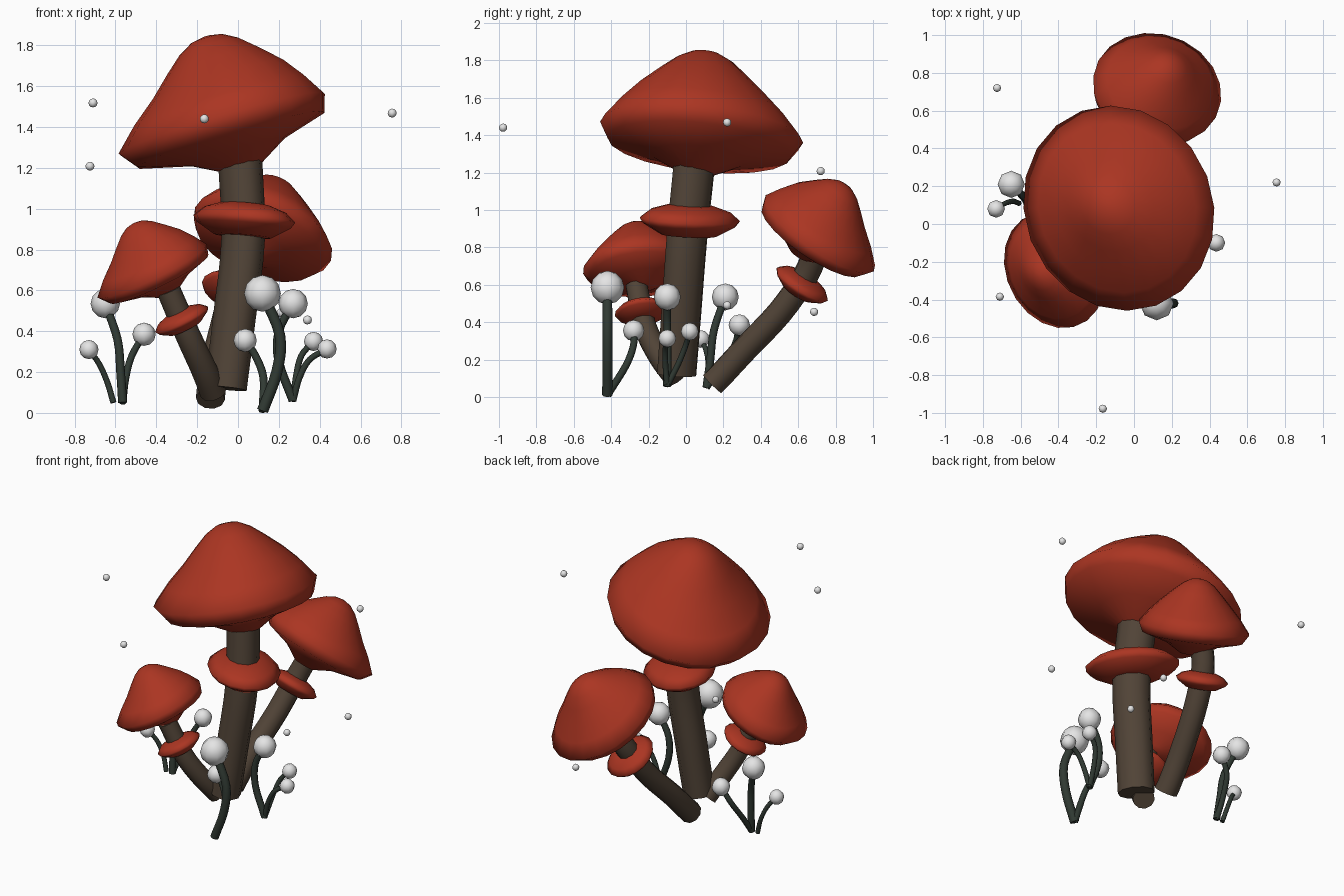
import bpy, bmesh, math
from mathutils import Vector

if "Cube" in bpy.data.objects:
    bpy.data.objects.remove(bpy.data.objects["Cube"])


def material(name, rgb):
    m = bpy.data.materials.new(name)
    m.diffuse_color = (*rgb, 1)
    m.use_nodes = True
    m.node_tree.nodes["Principled BSDF"].inputs["Base Color"].default_value = m.diffuse_color
    return m


RED = material("cap red", (0.41, 0.036, 0.016))
BROWN = material("stem brown", (0.082, 0.057, 0.038))
GREEN = material("sprout green", (0.03, 0.042, 0.033))
WHITE = material("spore white", (0.78, 0.78, 0.78))
LONG, SHORT = Vector((-0.6, 0.8, 0)), Vector((0.8, 0.6, 0))


def stretch(v, f):
    # oval distortion along two horizontal diagonals
    return v + LONG * v.dot(LONG) * (f[0] - 1) + SHORT * v.dot(SHORT) * (f[1] - 1)


def finish(bm, name, mat, angle=60):
    bmesh.ops.recalc_face_normals(bm, faces=bm.faces)
    me = bpy.data.meshes.new(name)
    bm.to_mesh(me)
    bm.free()
    me.materials.append(mat)
    me.shade_smooth()
    me.set_sharp_from_angle(angle=math.radians(angle))
    ob = bpy.data.objects.new(name, me)
    bpy.context.collection.objects.link(ob)
    return ob


def skin(bm, rings):
    # bridge consecutive vertex loops and close both ends
    n = len(rings[0])
    for a, b in zip(rings, rings[1:]):
        for i in range(n):
            j = (i + 1) % n
            bm.faces.new((a[i], a[j], b[j], b[i]))
    bm.faces.new(rings[0])
    bm.faces.new(rings[-1])


def lathe(name, centre, normal, profile, mat, scale=1, skew=0, sides=20, oval=(1, 1)):
    # turned shape round a tilted axis; skew pushes it uphill away from the rim
    c, n = Vector(centre), Vector(normal).normalized()
    up = (Vector((0, 0, 1)) - n * n.z).normalized()
    side = n.cross(up)
    bm = bmesh.new()
    rings = []
    for r, h in profile:
        o = c + n * h * scale + up * skew * scale * min(1, abs(h) / 0.2)
        ring = []
        for i in range(sides):
            t = 2 * math.pi * i / sides
            d = stretch(up * math.cos(t) + side * math.sin(t), oval)
            d -= n * d.dot(n)
            ring.append(bm.verts.new(o + scale * r * d))
        rings.append(ring)
    skin(bm, rings)
    return finish(bm, name, mat, 95)


def tube(name, pts, radii, mat, sides=10, steps=4, oval=(1, 1)):
    # swept round section along a smooth path through the points
    p = [Vector(q) for q in pts]
    p = [2 * p[0] - p[1]] + p + [2 * p[-1] - p[-2]]
    path = []
    for k in range(1, len(p) - 2):
        a, b, c, d = p[k - 1:k + 3]
        for s in range(steps):
            t = s / steps
            path.append(0.5 * (2 * b + (c - a) * t + (2 * a - 5 * b + 4 * c - d) * t * t
                               + (3 * b - a - 3 * c + d) * t ** 3))
    path.append(p[-2])
    bm = bmesh.new()
    rings = []
    for i, q in enumerate(path):
        d = (path[min(i + 1, len(path) - 1)] - path[max(i - 1, 0)]).normalized()
        u = Vector((0, 1, 0)).cross(d).normalized()
        v = d.cross(u)
        f = i / (len(path) - 1)
        r = radii[0] + (radii[1] - radii[0]) * f
        rings.append([bm.verts.new(q + stretch(r * (u * math.cos(t) + v * math.sin(t)), oval))
                      for t in (2 * math.pi * j / sides for j in range(sides))])
    skin(bm, rings)
    return finish(bm, name, mat)


def ball(name, centre, r):
    bm = bmesh.new()
    bmesh.ops.create_uvsphere(bm, u_segments=8, v_segments=6, radius=r)
    bmesh.ops.translate(bm, verts=bm.verts, vec=centre)
    return finish(bm, name, WHITE)


CAP = [(0.02, -0.255), (0.09, -0.25), (0.24, -0.165), (0.475, -0.1), (0.525, -0.01),
       (0.435, 0.1), (0.335, 0.2), (0.235, 0.295), (0.15, 0.37), (0.08, 0.41), (0.02, 0.422)]
SKIRT = [(0.08, -0.085), (0.14, -0.08), (0.23, -0.025), (0.25, 0.005), (0.2, 0.05), (0.12, 0.078), (0.08, 0.082)]

# mushrooms: cap centre, tilt, size, oval; skirt the same; stem path, radii, oval
mushrooms = {
    "main": ((-0.085, 0.085, 1.425), (-0.29, 0.08, 1), 1.0, (1.08, 0.965),
             (0.03, 0.02, 0.945), (0.1, 0.07, 1), 1.0, (1.17, 0.9),
             [(-0.06, -0.05, 0.12), (-0.02, -0.025, 0.45), (0.025, 0.005, 0.85), (0.01, 0.045, 1.25)],
             (0.095, 0.1), (1.2, 1.02)),
    "back": ((0.125, 0.72, 0.88), (0.34, 0.66, 1), 0.69, (0.94, 1.01),
             (-0.02, 0.62, 0.60), (0.3, 0.65, 1), 0.65, (1, 1),
             [(-0.135, 0.14, 0.07), (-0.13, 0.19, 0.12), (-0.11, 0.31, 0.25), (-0.06, 0.50, 0.45),
              (-0.01, 0.64, 0.65), (0.05, 0.70, 0.8)], (0.07, 0.068), (1.05, 1)),
    "front": ((-0.425, -0.245, 0.7), (-0.51, -0.15, 1), 0.575, (1.07, 0.93),
              (-0.275, -0.235, 0.455), (-0.5, -0.15, 1), 0.58, (1.03, 0.98),
              [(-0.12, -0.05, 0.10), (-0.17, -0.14, 0.22), (-0.245, -0.22, 0.38), (-0.34, -0.265, 0.6)],
              (0.065, 0.058), (1.05, 1)),
}
for key, (cc, cn, cs, co, sc, sn, ss, so, path, radii, to) in mushrooms.items():
    lathe(key + "_cap", cc, cn, CAP, RED, cs, 0.05, 20, co)
    lathe(key + "_skirt", sc, sn, SKIRT, RED, ss, 0, 16, so)
    tube(key + "_stem", path, radii, BROWN, oval=to)

# sprouts: base, bend points, tip, ball radius, stalk radius
sprouts = [
    [(0.12, -0.42, 0.01), (0.19, -0.42, 0.2), (0.205, -0.42, 0.38), (0.12, -0.42, 0.585), 0.09, 0.028],
    [(0.12, -0.42, 0.01), (0.125, -0.32, 0.17), (0.085, -0.28, 0.28), (0.035, -0.28, 0.355), 0.057, 0.02],
    [(0.27, -0.1, 0.06), (0.2, -0.1, 0.25), (0.2, -0.1, 0.4), (0.27, -0.1, 0.535), 0.072, 0.022],
    [(0.27, -0.1, 0.06), (0.285, -0.04, 0.18), (0.31, 0.0, 0.28), (0.37, 0.02, 0.35), 0.047, 0.016],
    [(0.27, -0.1, 0.06), (0.3, -0.11, 0.17), (0.35, -0.11, 0.26), (0.436, -0.1, 0.313), 0.047, 0.016],
    [(-0.565, 0.11, 0.05), (-0.575, 0.13, 0.2), (-0.59, 0.15, 0.36), (-0.65, 0.21, 0.535), 0.072, 0.022],
    [(-0.565, 0.11, 0.05), (-0.55, 0.19, 0.17), (-0.52, 0.26, 0.28), (-0.46, 0.285, 0.385), 0.057, 0.018],
    [(-0.61, 0.11, 0.05), (-0.64, 0.12, 0.15), (-0.68, 0.11, 0.24), (-0.73, 0.08, 0.31), 0.047, 0.015],
]
for i, s in enumerate(sprouts):
    tube(f"sprout_stalk_{i + 1}", s[:4], (s[5], s[5] * 0.9), GREEN, 8)
    ball(f"sprout_ball_{i + 1}", s[3], s[4])

# drifting spores
spores = [(-0.165, -0.978, 1.44), (0.755, 0.22, 1.468), (-0.725, 0.72, 1.208),
          (-0.71, -0.385, 1.518), (0.34, 0.685, 0.455), (0.21, 0.22, 0.49)]
for i, c in enumerate(spores):
    ball(f"spore_{i + 1}", c, 0.022)
